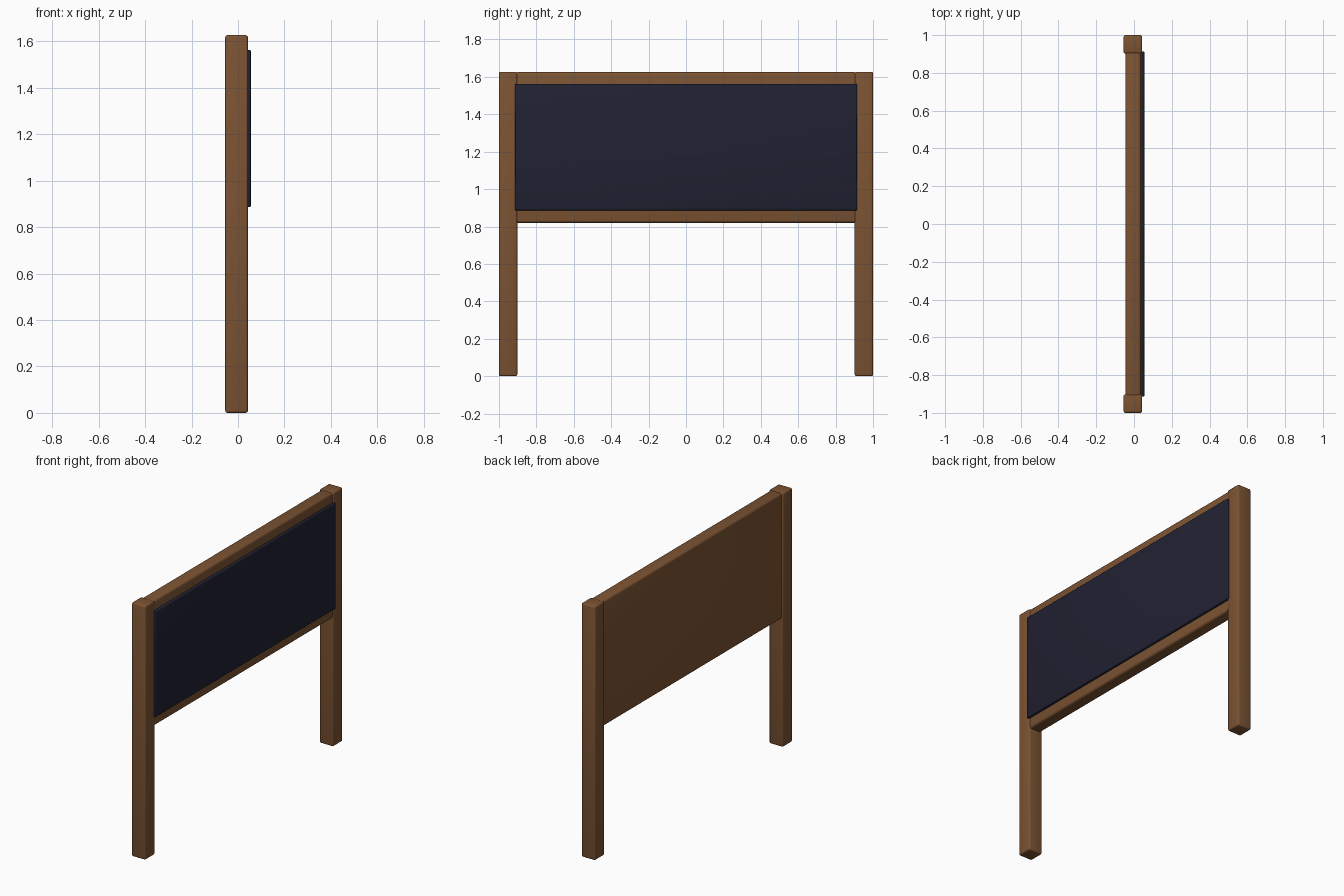
import bpy
import math

if "Cube" in bpy.data.objects:
    bpy.data.objects.remove(bpy.data.objects["Cube"])


def material(name, rgb):
    m = bpy.data.materials.new(name)
    m.diffuse_color = (*rgb, 1.0)
    m.use_nodes = True
    m.node_tree.nodes["Principled BSDF"].inputs["Base Color"].default_value = m.diffuse_color
    return m


wood = material("brown wood", (0.20, 0.087, 0.033))
slate = material("dark navy", (0.015, 0.015, 0.032))


def rounded_box(name, lo, hi, bevel, mat):
    """Box between two corners with softened edges."""
    bpy.ops.mesh.primitive_cube_add(
        size=1, location=[(a + b) / 2 for a, b in zip(lo, hi)])
    ob = bpy.context.object
    ob.name = name
    ob.scale = [b - a for a, b in zip(lo, hi)]
    bpy.ops.object.transform_apply(location=False, rotation=False, scale=True)
    ob.data.materials.append(mat)
    mod = ob.modifiers.new("soft edges", "BEVEL")
    mod.width = bevel
    mod.segments = 3
    bpy.ops.object.modifier_apply(modifier=mod.name)
    bpy.ops.object.shade_smooth_by_angle(angle=math.radians(35))
    return ob


# Two posts standing on the ground
for side, y0, y1 in (("front", -1.0, -0.902), ("back", 0.902, 1.0)):
    rounded_box(side + "_post", (-0.055, y0, 0), (0.043, y1, 1.627), 0.01, wood)

# Wooden backing board between the posts
rounded_box("backing_board", (-0.046, -0.915, 0.82), (0.037, 0.915, 1.625), 0.014, wood)

# Dark display panel on the +x face
rounded_box("display_panel", (0.034, -0.914, 0.886), (0.055, 0.914, 1.563), 0.005, slate)
